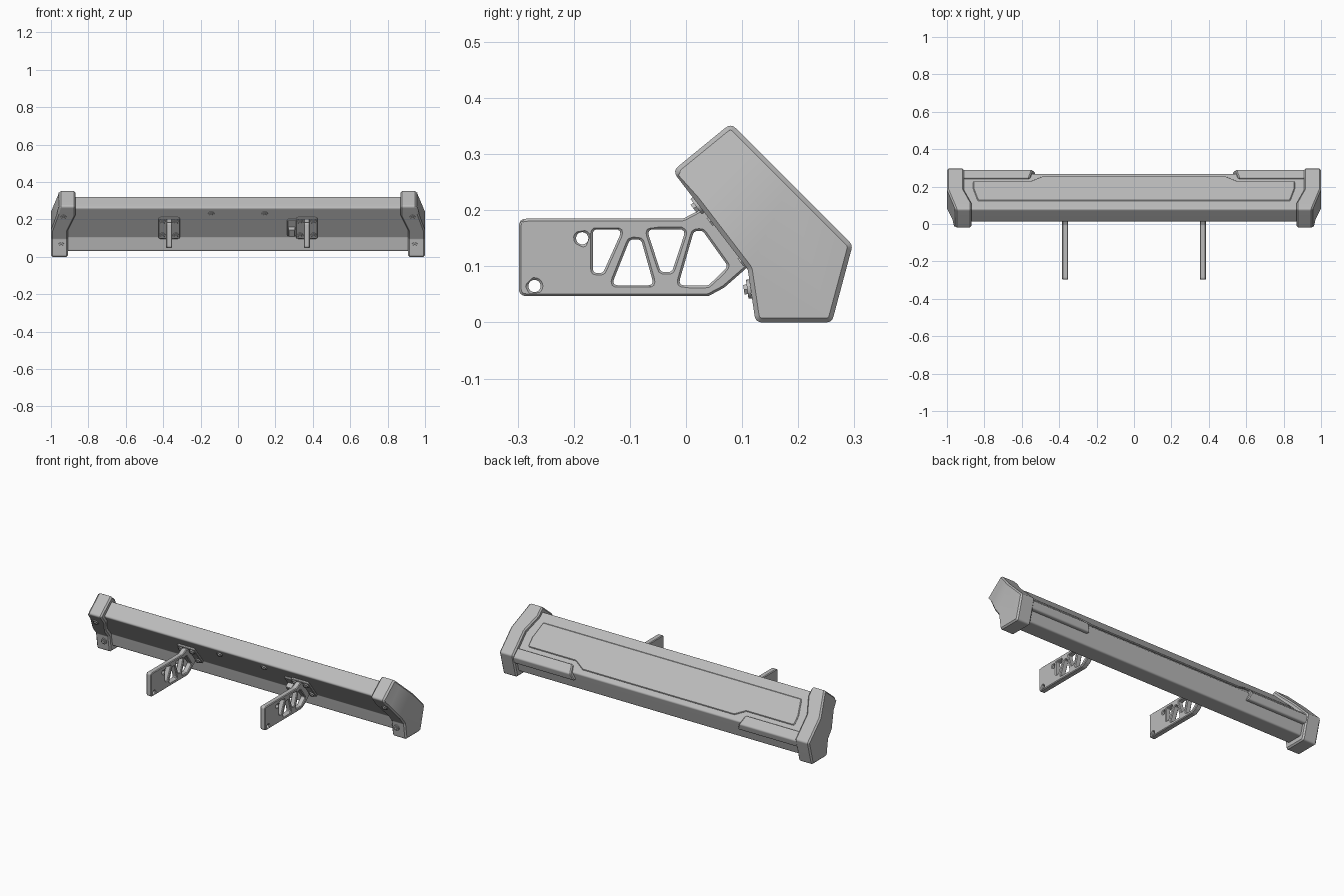
import bpy, bmesh, math
from mathutils import Matrix, Vector

cube = bpy.data.objects.get("Cube")
if cube:
    bpy.data.objects.remove(cube, do_unlink=True)

grey = bpy.data.materials.new("satin_grey")
grey.use_nodes = True
grey.diffuse_color = (0.5, 0.5, 0.5, 1)
grey.node_tree.nodes["Principled BSDF"].inputs["Base Color"].default_value = grey.diffuse_color


def rounded(points, radius, steps=4):
    """Replace each corner of a polygon with a small arc."""
    result = []
    for i, p in enumerate(points):
        p, a, b = Vector(p), Vector(points[i - 1]), Vector(points[(i + 1) % len(points)])
        da, db = a - p, b - p
        half = da.angle(db) / 2
        reach = min(radius / math.tan(half), da.length * 0.45, db.length * 0.45)
        start, end = p + da.normalized() * reach, p + db.normalized() * reach
        for k in range(steps + 1):
            t = k / steps
            result.append(start * (1 - t) ** 2 + p * 2 * t * (1 - t) + end * t * t)
    return result


def circle(x, y, r, sides=20):
    return [Vector((x + r * math.cos(k * math.tau / sides), y + r * math.sin(k * math.tau / sides)))
            for k in range(sides)]


def side_frame(x):
    """Local XY becomes world YZ, extrusion runs along +x."""
    return Matrix(((0, 0, 1, x), (1, 0, 0, 0), (0, 1, 0, 0), (0, 0, 0, 1)))


def face_frame(normal, origin):
    """Local X stays world X, extrusion runs along the normal."""
    z = Vector(normal).normalized()
    x = Vector((1, 0, 0))
    m = Matrix((x, z.cross(x), z)).transposed().to_4x4()
    m.translation = origin
    return m


def prism(name, outline, depth, frame, holes=(), bevel=0.0, mirror=False, shape=None):
    bm = bmesh.new()
    edges = []
    for loop in [outline, *holes]:
        vs = [bm.verts.new((p[0], p[1], 0)) for p in loop]
        if holes:
            edges += [bm.edges.new((vs[i - 1], vs[i])) for i in range(len(vs))]
        else:
            bm.faces.new(vs)
    if holes:
        bmesh.ops.triangle_fill(bm, edges=edges, use_beauty=True)
    grown = bmesh.ops.extrude_face_region(bm, geom=bm.faces[:], use_keep_orig=True)["geom"]
    top = [g for g in grown if isinstance(g, bmesh.types.BMVert)]
    bmesh.ops.translate(bm, verts=top, vec=(0, 0, depth))
    bm.transform(frame)
    if shape:
        shape(bm)
    bmesh.ops.recalc_face_normals(bm, faces=bm.faces[:])
    mesh = bpy.data.meshes.new(name)
    bm.to_mesh(mesh)
    bm.free()
    mesh.materials.append(grey)
    ob = bpy.data.objects.new(name, mesh)
    bpy.context.collection.objects.link(ob)
    bpy.ops.object.select_all(action='DESELECT')
    ob.select_set(True)
    bpy.context.view_layer.objects.active = ob
    bpy.ops.object.shade_smooth_by_angle(angle=math.radians(32))
    if mirror:
        ob.modifiers.new("mirror", 'MIRROR').use_clip = False
    if bevel:
        mod = ob.modifiers.new("bevel", 'BEVEL')
        mod.width, mod.segments = bevel, 1
        mod.limit_method, mod.angle_limit = 'ANGLE', math.radians(50)
        mod.use_clamp_overlap = False
    ob.modifiers.new("normals", 'WEIGHTED_NORMAL').keep_sharp = True
    return ob


def box(w, h):
    return [(-w / 2, -h / 2), (w / 2, -h / 2), (w / 2, h / 2), (-w / 2, h / 2)]


def bolt(name, normal, origin):
    frame = face_frame(normal, origin)
    prism(name + "_washer", circle(0, 0, 0.017), 0.006, frame, mirror=True)
    prism(name + "_head", circle(0, 0, 0.010, 6), 0.012, frame, mirror=True)


# Main beam
beam = [(0.01, 0.262), (0.08, 0.325), (0.27, 0.13), (0.242, 0.03), (0.143, 0.03), (0.13, 0.105)]
prism("main_beam", rounded(beam, 0.012), 1.86, side_frame(-0.93))

# End caps, bent inward towards the upper front
SLOPE = Vector((0, 1, -1)).normalized()
CORNER = Vector((0, 0.08, 0.35))


def bend_cap(bm):
    for s in (0.05, 0.15):
        bmesh.ops.bisect_plane(bm, geom=bm.verts[:] + bm.edges[:] + bm.faces[:],
                               plane_co=CORNER + SLOPE * s, plane_no=SLOPE)
    for v in bm.verts:
        s = (v.co - CORNER).dot(SLOPE)
        if v.co.x > 0.95:
            v.co.x -= 0.045 * min(1, max(0, 1 - s / 0.15))
        else:
            v.co.x -= 0.04 * min(1, max(0, (0.15 - s) / 0.1))


cap = [(-0.024, 0.27), (0.08, 0.355), (0.297, 0.138), (0.26, 0), (0.124, 0), (0.11, 0.095)]
prism("end_caps", rounded(cap, 0.014), 0.09, side_frame(0.91), bevel=0.008, mirror=True, shape=bend_cap)

# Raised tread panel on the rear slope
panel = [(-0.86, 0.15), (-0.86, 0.208), (-0.55, 0.208), (-0.49, 0.244), (0.49, 0.244), (0.55, 0.208),
         (0.86, 0.208), (0.86, 0.15), (0.835, 0.057), (-0.835, 0.057)]
prism("tread_panel", rounded(panel, 0.012), 0.009,
      face_frame((0, 0.716, 0.698), (0, 0.08, 0.325)), bevel=0.004)

# Rear corner pads beside the caps
pad = [(0.235, 0.15), (0.248, 0.168), (0.29, 0.128), (0.279, 0.088), (0.25, 0.09)]


def taper_pad(bm):
    for v in bm.verts:
        if v.co.x < 0.7:
            v.co.x += max(0, 0.168 - v.co.z) * -0.4 + 0.02


prism("corner_pads", rounded(pad, 0.012), 0.38, side_frame(0.54), bevel=0.005, mirror=True, shape=taper_pad)

# Mounting arms with truss cut-outs
arm = [(-0.298, 0.047), (-0.298, 0.185), (-0.005, 0.185), (0.027, 0.202), (0.062, 0.197),
       (0.125, 0.112), (0.068, 0.062), (0.04, 0.047)]
cutouts = [
    [(-0.166, 0.166), (-0.113, 0.166), (-0.148, 0.088), (-0.166, 0.088)],
    [(-0.133, 0.066), (-0.057, 0.066), (-0.08, 0.148), (-0.1, 0.148)],
    [(-0.07, 0.166), (0, 0.166), (-0.025, 0.09), (-0.045, 0.09)],
    [(-0.014, 0.066), (0.04, 0.066), (0.075, 0.1), (0.03, 0.163), (0.014, 0.163)],
]
holes = [rounded(c, 0.009) for c in cutouts]
holes += [circle(-0.185, 0.15, 0.011), circle(-0.27, 0.065, 0.011)]
prism("mounting_arms", rounded(arm, 0.014), 0.032, side_frame(0.352), holes=holes, bevel=0.004, mirror=True)

# Bracket plates on the front underside of the beam
UNDER = Vector((0, -0.794, -0.607))


def under_point(x, z, lift=0.0):
    return Vector((x, 0.01 + (0.262 - z) / 1.308, z)) + UNDER * lift


prism("bracket_plates", rounded(box(0.114, 0.14), 0.012), 0.013,
      face_frame(UNDER, under_point(0.368, 0.158)), bevel=0.003, mirror=True)
for dx in (-0.036, 0.036):
    for z in (0.122, 0.194):
        bolt("bracket_bolt", UNDER, under_point(0.368 + dx, z, 0.013))

# Small single clip beside one bracket
prism("side_clip", rounded(box(0.05, 0.11), 0.008), 0.012,
      face_frame(UNDER, under_point(0.288, 0.16)), bevel=0.003)
prism("clip_block", rounded(box(0.036, 0.045), 0.006), 0.042,
      face_frame(UNDER, under_point(0.288, 0.15)), bevel=0.003)

# Bolts on the beam and caps
bolt("beam_bolt", UNDER, under_point(0.143, 0.228))
bolt("cap_upper_bolt", (0, -0.803, -0.596), (0.933, 0.023, 0.21))
bolt("cap_lower_bolt", (0, -1, -0.14), (0.945, 0.115, 0.06))
